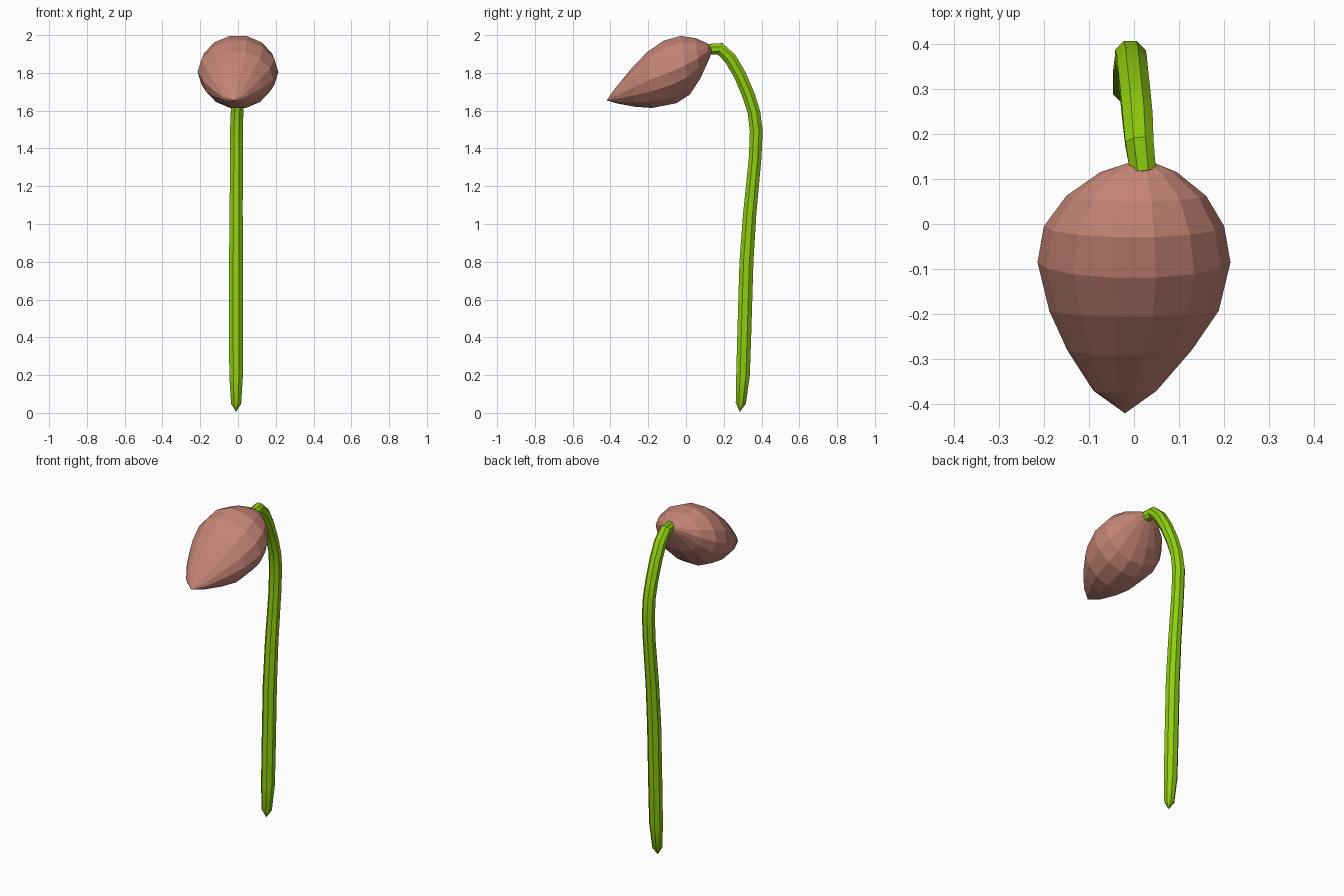
import bpy, bmesh, math
from mathutils import Vector

if "Cube" in bpy.data.objects:
    bpy.data.objects.remove(bpy.data.objects["Cube"])


def loft(name, rings, start, end, color):
    """Skin a list of closed rings and close both ends to a point."""
    bm = bmesh.new()
    loops = [[bm.verts.new(p) for p in ring] for ring in rings]
    n = len(loops[0])
    for a, b in zip(loops, loops[1:]):
        for i in range(n):
            j = (i + 1) % n
            bm.faces.new((a[i], a[j], b[j], b[i]))
    for tip, loop in ((start, loops[0]), (end, loops[-1])):
        v = bm.verts.new(tip)
        for i in range(n):
            bm.faces.new((v, loop[i], loop[(i + 1) % n]))
    bmesh.ops.recalc_face_normals(bm, faces=bm.faces[:])
    mesh = bpy.data.meshes.new(name)
    bm.to_mesh(mesh)
    bm.free()
    obj = bpy.data.objects.new(name, mesh)
    bpy.context.collection.objects.link(obj)
    mat = bpy.data.materials.new(name + "_colour")
    mat.diffuse_color = (*color, 1)
    mat.use_nodes = True
    mat.node_tree.nodes["Principled BSDF"].inputs["Base Color"].default_value = mat.diffuse_color
    mesh.materials.append(mat)
    return obj


# Closed bud: tilted sections (x, top y, top z, bottom y, bottom z, half width)
sections = [
    (-0.02, -0.375, 1.72, -0.365, 1.637, 0.07),
    (-0.01, -0.29, 1.825, -0.27, 1.618, 0.138),
    (0, -0.205, 1.915, -0.18, 1.61, 0.188),
    (0, -0.12, 1.975, -0.05, 1.635, 0.214),
    (0, -0.03, 2.0, 0.02, 1.68, 0.2),
    (0.005, 0.05, 1.987, 0.075, 1.765, 0.155),
    (0.01, 0.11, 1.96, 0.12, 1.865, 0.085),
]
SIDES = 14
rings = []
for x, ty, tz, by, bz, w in sections:
    mid = Vector((x, (ty + by) / 2, (tz + bz) / 2))
    up = Vector((0, (ty - by) / 2, (tz - bz) / 2))
    ring = []
    for i in range(SIDES):
        a = math.tau * (i + 0.5) / SIDES + math.pi / SIDES
        s = math.sin(a)
        h = math.copysign(abs(s) ** 1.1, s)
        ring.append(mid + Vector((w * math.cos(a), 0, 0)) + up * h)
    rings.append(ring)
loft("bud", rings, (-0.02, -0.42, 1.655), (0.02, 0.146, 1.93), (0.55, 0.23, 0.18))

# Stem: tube along a nodding path (x, y, z, radius)
path = [Vector(p) for p in (
    (0.02, 0.12, 1.925), (0.012, 0.18, 1.928), (0.008, 0.235, 1.875),
    (0.003, 0.285, 1.79), (-0.002, 0.33, 1.685), (-0.005, 0.36, 1.59),
    (-0.008, 0.372, 1.49), (-0.008, 0.366, 1.35), (-0.01, 0.337, 1.05),
    (-0.01, 0.32, 0.8), (-0.01, 0.308, 0.4), (-0.01, 0.302, 0.2),
    (-0.01, 0.29, 0.05))]
radii = [0.031, 0.034, 0.036, 0.036, 0.036, 0.036, 0.037, 0.036, 0.038,
         0.04, 0.04, 0.039, 0.029]
rings = []
for i, (p, r) in enumerate(zip(path, radii)):
    t = (path[min(i + 1, len(path) - 1)] - path[max(i - 1, 0)]).normalized()
    side = Vector((1, 0, 0))
    side = (side - t * side.dot(t)).normalized()
    out = t.cross(side)
    rings.append([p + r * (side * math.cos(a) + out * math.sin(a))
                  for a in (math.tau * (k + 0.5) / 8 for k in range(8))])
stem = loft("stem", rings, (0.02, 0.09, 1.91), (-0.01, 0.285, 0.005), (0.28, 0.62, 0.005))
bpy.context.view_layer.objects.active = stem
stem.select_set(True)
bpy.ops.object.shade_smooth_by_angle(angle=math.radians(30))
